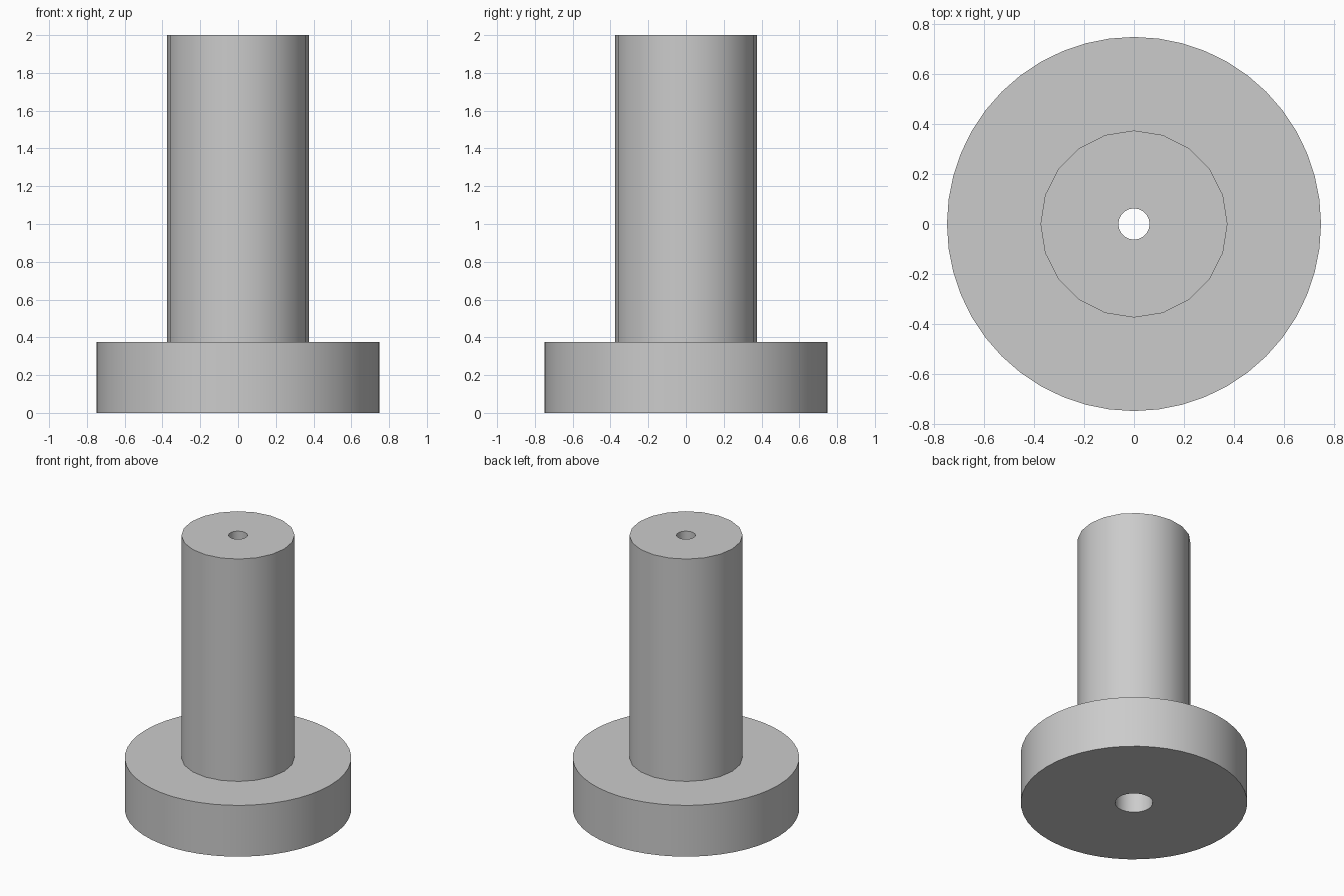
import bpy, bmesh, math

if "Cube" in bpy.data.objects:
    bpy.data.objects.remove(bpy.data.objects["Cube"])

grey = bpy.data.materials.new("light grey")
grey.diffuse_color = (0.6, 0.6, 0.6, 1)
grey.use_nodes = True
grey.node_tree.nodes["Principled BSDF"].inputs["Base Color"].default_value = grey.diffuse_color


def ring(bm, radius, z, sides):
    return [bm.verts.new((radius * math.cos(2 * math.pi * i / sides),
                          radius * math.sin(2 * math.pi * i / sides), z))
            for i in range(sides)]


def wall(bm, a, b):
    n = len(a)
    for i in range(n):
        bm.faces.new((a[i], a[(i + 1) % n], b[(i + 1) % n], b[i]))


def cap(bm, outer, inner):
    # flat annulus between two loops that may differ in side count
    edges = []
    for loop in (outer, inner):
        for i, v in enumerate(loop):
            pair = (v, loop[(i + 1) % len(loop)])
            edges.append(bm.edges.get(pair) or bm.edges.new(pair))
    bmesh.ops.triangle_fill(bm, edges=edges, use_beauty=True)


bm = bmesh.new()
# outer flange and shaft
flange_low, flange_top = ring(bm, 0.75, 0, 48), ring(bm, 0.75, 0.375, 48)
shaft_low, shaft_top = ring(bm, 0.375, 0.375, 20), ring(bm, 0.375, 2, 20)
# narrow bore with a wider counterbore in the flange
bore_top, bore_low = ring(bm, 0.0625, 2, 24), ring(bm, 0.0625, 0.375, 24)
wide_top, wide_low = ring(bm, 0.125, 0.375, 24), ring(bm, 0.125, 0, 24)
for a, b in ((flange_low, flange_top), (shaft_low, shaft_top),
             (bore_top, bore_low), (wide_top, wide_low)):
    wall(bm, a, b)
for a, b in ((flange_low, wide_low), (flange_top, shaft_low),
             (shaft_top, bore_top), (wide_top, bore_low)):
    cap(bm, a, b)
bmesh.ops.recalc_face_normals(bm, faces=bm.faces)

mesh = bpy.data.meshes.new("flanged_bushing")
bm.to_mesh(mesh)
bm.free()
mesh.materials.append(grey)
bushing = bpy.data.objects.new("flanged_bushing", mesh)
bpy.context.collection.objects.link(bushing)
bpy.context.view_layer.objects.active = bushing
bushing.select_set(True)
bpy.ops.object.shade_smooth_by_angle(angle=math.radians(35))
